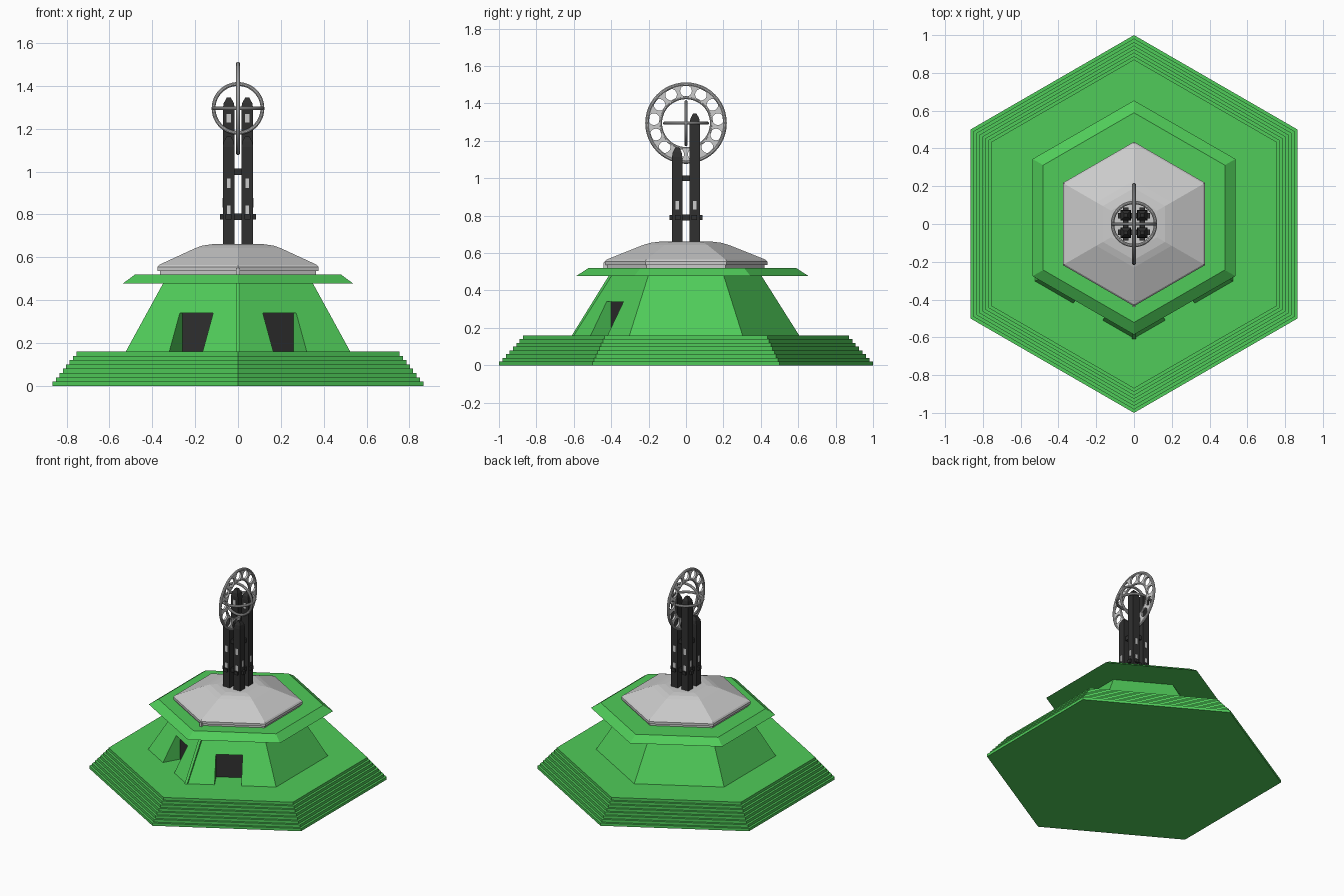
import bpy, bmesh
from math import sin, cos, pi, radians
from mathutils import Matrix, Vector

if "Cube" in bpy.data.objects:
    bpy.data.objects.remove(bpy.data.objects["Cube"])


def material(name, rgb):
    m = bpy.data.materials.new(name)
    m.diffuse_color = (*rgb, 1)
    m.use_nodes = True
    m.node_tree.nodes["Principled BSDF"].inputs["Base Color"].default_value = m.diffuse_color
    return m


GREEN = material("green", (0.08, 0.6, 0.1))
DARK = material("charcoal", (0.03, 0.03, 0.03))


def add_object(name, bm, mat=None):
    bmesh.ops.recalc_face_normals(bm, faces=bm.faces)
    me = bpy.data.meshes.new(name)
    bm.to_mesh(me)
    bm.free()
    ob = bpy.data.objects.new(name, me)
    bpy.context.collection.objects.link(ob)
    if mat:
        me.materials.append(mat)
    return ob


def lathe(name, profile, mat=None, center=(0, 0), sides=6, start=pi / 2):
    """Stack of regular polygons from (radius, z) pairs, capped at both ends."""
    bm = bmesh.new()
    rings = [[bm.verts.new((center[0] + r * cos(start + 2 * pi * k / sides),
                            center[1] + r * sin(start + 2 * pi * k / sides), z))
              for k in range(sides)] for r, z in profile]
    for a, b in zip(rings, rings[1:]):
        for k in range(sides):
            j = (k + 1) % sides
            bm.faces.new((a[k], a[j], b[j], b[k]))
    bm.faces.new(rings[0])
    bm.faces.new(rings[-1])
    return add_object(name, bm, mat)


def box(name, center, size, mat=None, rot=0):
    bm = bmesh.new()
    bmesh.ops.create_cube(bm, size=1, matrix=Matrix.Translation(center)
                          @ Matrix.Rotation(rot, 4, 'Z') @ Matrix.Diagonal((*size, 1)))
    return add_object(name, bm, mat)


def ring(name, radius, tube, center, rot):
    bpy.ops.mesh.primitive_torus_add(major_radius=radius, minor_radius=tube, major_segments=48,
                                     minor_segments=10, location=center, rotation=rot)
    ob = bpy.context.object
    ob.name = name
    bpy.ops.object.shade_smooth_by_angle()
    return ob


# Stepped hexagonal base
steps = []
for i in range(8):
    r = 1.0 - i * 0.0185
    steps += [(r, i * 0.02), (r, (i + 1) * 0.02)]
lathe("stepped_base", steps, GREEN)

# Sloping hexagonal walls
walls = lathe("walls", [(0.605, 0.16), (0.39, 0.5)], GREEN)

# Two window recesses with dark back panels
for side, s in (("left", -1), ("right", 1)):
    normal = Vector((0.5 * s, -0.866, 0))
    tangent = Vector((0.866 * s, 0.5, 0))
    rot = s * radians(30)
    mid = normal * 0.545 - tangent * 0.022
    cutter = box(side + "_window_cutter", (mid.x, mid.y, 0.22), (0.18, 0.3, 0.24), rot=rot)
    cutter.hide_render = True
    cutter.hide_viewport = False
    cutter.display_type = 'WIRE'
    cut = walls.modifiers.new(side + "_window", 'BOOLEAN')
    cut.object = cutter
    cut.solver = 'EXACT'
    back = normal * 0.396 - tangent * 0.022
    box(side + "_window_panel", (back.x, back.y, 0.25), (0.179, 0.006, 0.178), DARK, rot)

# Thin post following the front corner
bm = bmesh.new()
loop = [(-0.61, 0.16), (-0.58, 0.16), (-0.37, 0.5), (-0.4, 0.5)]
face = bm.faces.new([bm.verts.new((-0.01, y, z)) for y, z in loop])
out = bmesh.ops.extrude_face_region(bm, geom=[face])
bmesh.ops.translate(bm, vec=(0.02, 0, 0),
                    verts=[v for v in out["geom"] if isinstance(v, bmesh.types.BMVert)])
add_object("front_post", bm, GREEN)
box("front_latch", (0, -0.43, 0.53), (0.018, 0.02, 0.04))

# Overhanging eaves, set slightly back
lathe("eaves", [(0.62, 0.478), (0.555, 0.52)], GREEN, center=(0, 0.034))

# Grey hexagonal dome
lathe("dome_roof", [(0.42, 0.515), (0.42, 0.535), (0.435, 0.537), (0.435, 0.555), (0.425, 0.565),
                    (0.23, 0.643), (0.19, 0.655), (0.14, 0.661)])

# Four-column tower, taller at the back
w = 0.039
for x, side in ((-0.043, "left"), (0.043, "right")):
    for y, where, top in ((-0.047, "front", 1.165), (0.047, "back", 1.345)):
        name = f"{where}_{side}_column"
        lathe(name, [(w, 0.64), (w, top - 0.05), (w * 0.85, top - 0.025), (w * 0.35, top)],
              DARK, center=(x, y), sides=4, start=pi / 4)
        sx, sy = (1 if x > 0 else -1), (1 if y > 0 else -1)
        # Light slots on the outer faces
        for z in (0.82, 0.945):
            box(name + "_slot", (x, y + sy * 0.0275, z), (0.018, 0.003, 0.045))
        box(name + "_side_slot", (x + sx * 0.0275, y, 0.855), (0.003, 0.018, 0.045))
    box(side + "_upper_slot", (x, 0.0195, 1.25), (0.022, 0.003, 0.04))

# Cross braces joining the columns
for z in (0.79, 1.0):
    for c in (-0.045, 0.045):
        box("cross_brace", (c, 0, z), (0.026, 0.09, 0.03), DARK)
        box("cross_brace", (0, c, z), (0.09, 0.026, 0.03), DARK)
for c in (-0.044, 0.044):
    box("brace_end", (c, 0, 0.79), (0.028, 0.175, 0.025), DARK)
    box("brace_end", (0, c, 0.79), (0.17, 0.028, 0.025), DARK)

# Upright wheel pierced by thirteen holes
hub = (0, 0, 1.295)
curve = bpy.data.curves.new("wheel_disc", 'CURVE')
curve.dimensions = '2D'
curve.fill_mode = 'BOTH'
curve.extrude = 0.007


def circle(r, cx=0, cy=0, n=28):
    sp = curve.splines.new('POLY')
    sp.points.add(n - 1)
    for k, p in enumerate(sp.points):
        a = 2 * pi * k / n
        p.co = (cx + r * cos(a), cy + r * sin(a), 0, 1)
    sp.use_cyclic_u = True


circle(0.212, n=64)
circle(0.133, n=64)
for k in range(13):
    a = pi / 2 + 2 * pi * k / 13
    circle(0.031, 0.172 * cos(a), 0.172 * sin(a))
disc = bpy.data.objects.new("wheel_disc", curve)
disc.location = hub
disc.rotation_euler = (pi / 2, 0, pi / 2)
bpy.context.collection.objects.link(disc)
bpy.ops.object.select_all(action='DESELECT')
disc.select_set(True)
bpy.context.view_layer.objects.active = disc
bpy.ops.object.convert(target='MESH')

ring("wheel_rim", 0.208, 0.01, hub, (0, pi / 2, 0))
ring("wheel_inner_rim", 0.136, 0.008, hub, (0, pi / 2, 0))

# Crossed inner hoops
ring("upright_hoop", 0.114, 0.009, hub, (pi / 2, 0, 0))
ring("level_hoop", 0.114, 0.009, hub, (0, 0, 0))
